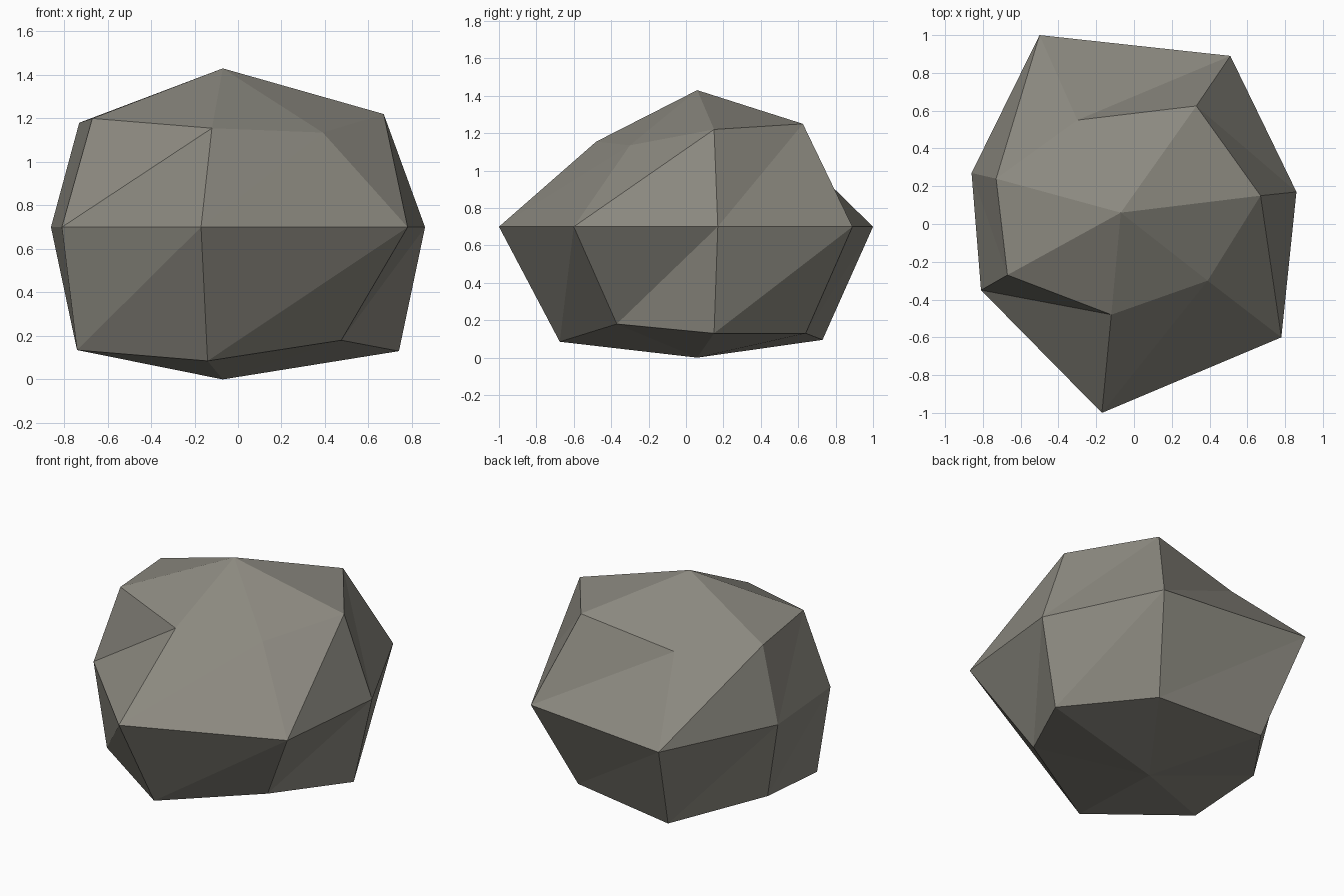
import bpy
import bmesh

if "Cube" in bpy.data.objects:
    bpy.data.objects.remove(bpy.data.objects["Cube"])

# Rings of seven corners, clockwise seen from above, starting at the back left
MIDDLE = [(-0.50, 1.00), (0.51, 0.89), (0.86, 0.17), (0.78, -0.60),
          (-0.17, -1.00), (-0.81, -0.35), (-0.86, 0.27)]
UPPER = [(-0.30, 0.55, 1.14), (0.33, 0.625, 1.25), (0.67, 0.15, 1.22), (0.39, -0.30, 1.135),
         (-0.12, -0.48, 1.155), (-0.67, -0.27, 1.20), (-0.73, 0.24, 1.18)]
LOWER = [(-0.38, 0.73, 0.095), (0.34, 0.64, 0.13), (0.74, 0.15, 0.13), (0.475, -0.37, 0.18),
         (-0.14, -0.675, 0.085), (-0.74, -0.31, 0.135), (-0.75, 0.22, 0.18)]

stone = bpy.data.materials.new("warm grey stone")
stone.diffuse_color = (0.26, 0.25, 0.215, 1)
stone.use_nodes = True
stone.node_tree.nodes["Principled BSDF"].inputs["Base Color"].default_value = stone.diffuse_color

bm = bmesh.new()
low = [bm.verts.new(p) for p in LOWER]
mid = [bm.verts.new((x, y, 0.7)) for x, y in MIDDLE]
high = [bm.verts.new(p) for p in UPPER]
peak = bm.verts.new((-0.07, 0.06, 1.43))
base = bm.verts.new((-0.07, 0.06, 0.0))

for i in range(7):
    j = (i + 1) % 7
    # Side bands, each facet split along the same diagonal
    for a, b in ((low, mid), (mid, high)):
        bm.faces.new((a[j], a[i], b[i]))
        bm.faces.new((a[j], b[i], b[j]))
    # Fans closing the top and the underside
    bm.faces.new((high[j], high[i], peak))
    bm.faces.new((low[i], low[j], base))

bmesh.ops.recalc_face_normals(bm, faces=bm.faces)
mesh = bpy.data.meshes.new("boulder")
bm.to_mesh(mesh)
bm.free()
mesh.materials.append(stone)
boulder = bpy.data.objects.new("boulder", mesh)
bpy.context.collection.objects.link(boulder)
